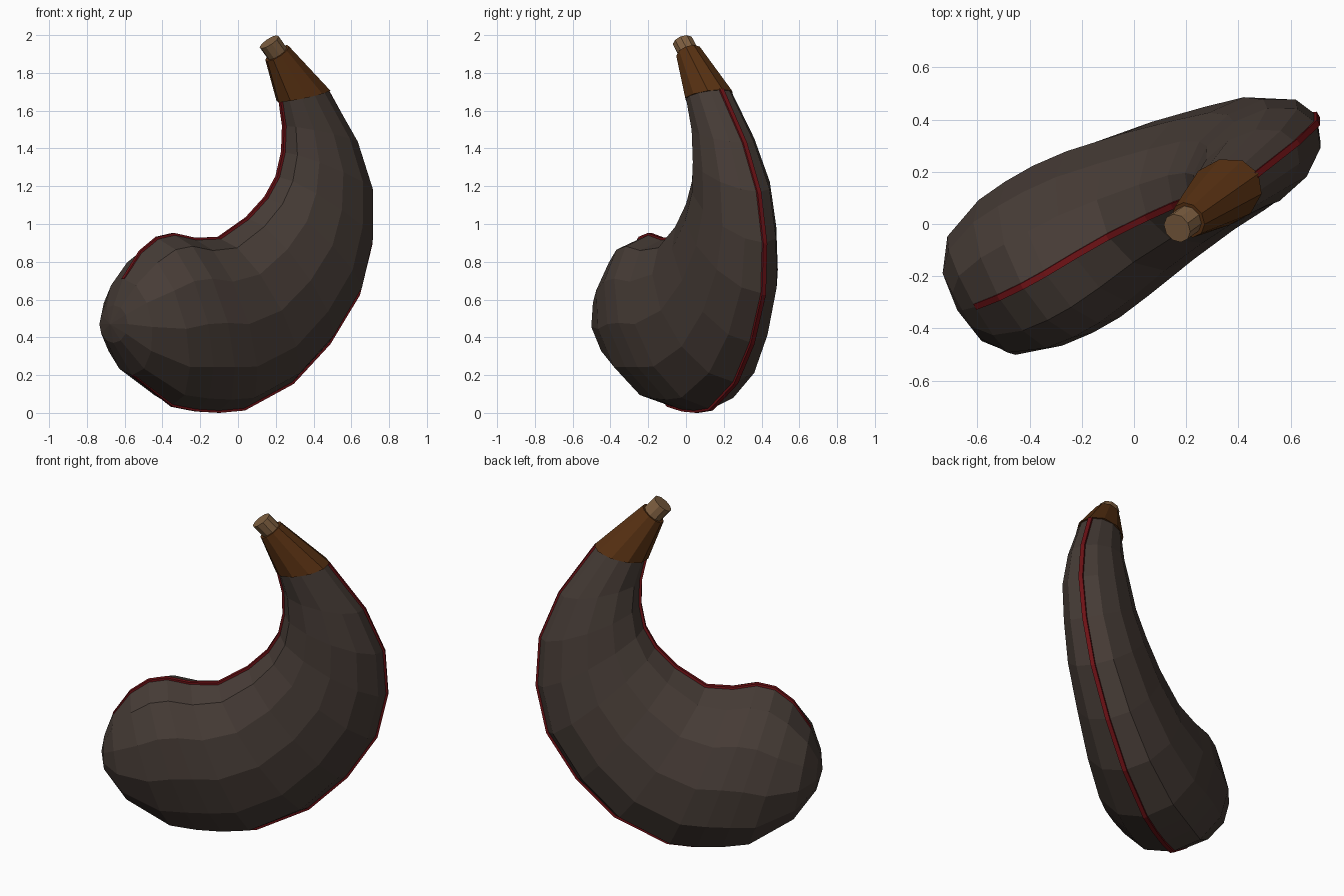
import bpy, bmesh, math
from mathutils import Vector

if "Cube" in bpy.data.objects:
    bpy.data.objects.remove(bpy.data.objects["Cube"])

C, S = math.cos(math.radians(30)), math.sin(math.radians(30))


def place(u, v, z):
    """Seam-plane coordinates (u along, v across) to world; plane leans slightly."""
    v += 0.1 - 0.1 * z
    return Vector((u * C - v * S, u * S + v * C, z))


def material(name, rgb):
    m = bpy.data.materials.new(name)
    m.diffuse_color = (*rgb, 1)
    m.use_nodes = True
    m.node_tree.nodes["Principled BSDF"].inputs["Base Color"].default_value = m.diffuse_color
    return m


def loft(name, loops, mat, tip=None, cap=True):
    """Skin closed loops of points; optional pole at the start."""
    bm = bmesh.new()
    rows = [[bm.verts.new(p) for p in loop] for loop in loops]
    n = len(rows[0])
    for a, b in zip(rows, rows[1:]):
        for k in range(n):
            bm.faces.new((a[k], a[(k + 1) % n], b[(k + 1) % n], b[k]))
    if tip is not None:
        t = bm.verts.new(tip)
        for k in range(n):
            bm.faces.new((t, rows[0][(k + 1) % n], rows[0][k]))
    elif cap:
        bm.faces.new(rows[0])
    if cap:
        bm.faces.new(rows[-1])
    bmesh.ops.recalc_face_normals(bm, faces=bm.faces)
    me = bpy.data.meshes.new(name)
    bm.to_mesh(me)
    bm.free()
    me.materials.append(mat)
    ob = bpy.data.objects.new(name, me)
    bpy.context.collection.objects.link(ob)
    return ob


def ring(sec, n):
    """Ellipse through an inner and an outer seam point with half width w."""
    iu, iz, ou, oz, w = sec
    pts = []
    for k in range(n):
        a = 2 * math.pi * k / n
        t = 0.5 + 0.5 * math.cos(a)
        pts.append(place(iu + (ou - iu) * t, w * math.sin(a), iz + (oz - iz) * t))
    return pts


leather = material("dark leather", (0.062, 0.045, 0.037))
thread = material("red seam", (0.16, 0.006, 0.008))
brown = material("brown collar leather", (0.095, 0.030, 0.006))
wood = material("light wood", (0.21, 0.115, 0.052))

# Body sections: inner u, inner z, outer u, outer z, half width
body = [
    (-.735, .57, -.725, .37, .15),
    (-.687, .71, -.60, .20, .262),
    (-.59, .85, -.35, .04, .322),
    (-.49, .925, -.20, .015, .335),
    (-.39, .945, -.06, .008, .335),
    (-.26, .92, .09, .02, .318),
    (-.11, .925, .378, .16, .277),
    (.056, 1.03, .59, .37, .24),
    (.165, 1.14, .755, .63, .215),
    (.228, 1.25, .815, .90, .19),
    (.255, 1.38, .80, 1.17, .175),
    (.253, 1.52, .695, 1.43, .145),
    (.225, 1.65, .495, 1.715, .118),
]
loft("flask_body", [ring(s, 12) for s in body], leather, tip=place(-.752, 0, .47))


# Raised seam strips along the inner and outer curves
def seam(name, inner):
    loops = []
    for k, (iu, iz, ou, oz, w) in enumerate(body[1:]):
        i, o = Vector((iu, iz)), Vector((ou, oz))
        p, d = (i, (i - o).normalized()) if inner else (o, (o - i).normalized())
        top = p + d * (0.002 if k == 0 else 0.008)
        low = p - d * 0.025
        loops.append([place(q.x, v, q.y) for q, v in
                      ((low, -.014), (top, -.012), (top, .012), (low, .014))])
    loft(name, loops, thread)


seam("inner_seam", True)
seam("outer_seam", False)

# Neck collar and stopper
collar = [(.212, 1.645, .51, 1.712, .126), (.130, 1.861, .245, 1.948, .072)]
loft("neck_collar", [ring(s, 10) for s in collar], brown)


def disc(u, z, r):
    return (u - .79 * r, z - .61 * r, u + .79 * r, z + .61 * r, r)


loft("stopper", [ring(disc(.20, 1.89, .058), 10), ring(disc(.135, 1.964, .058), 10)], wood)
